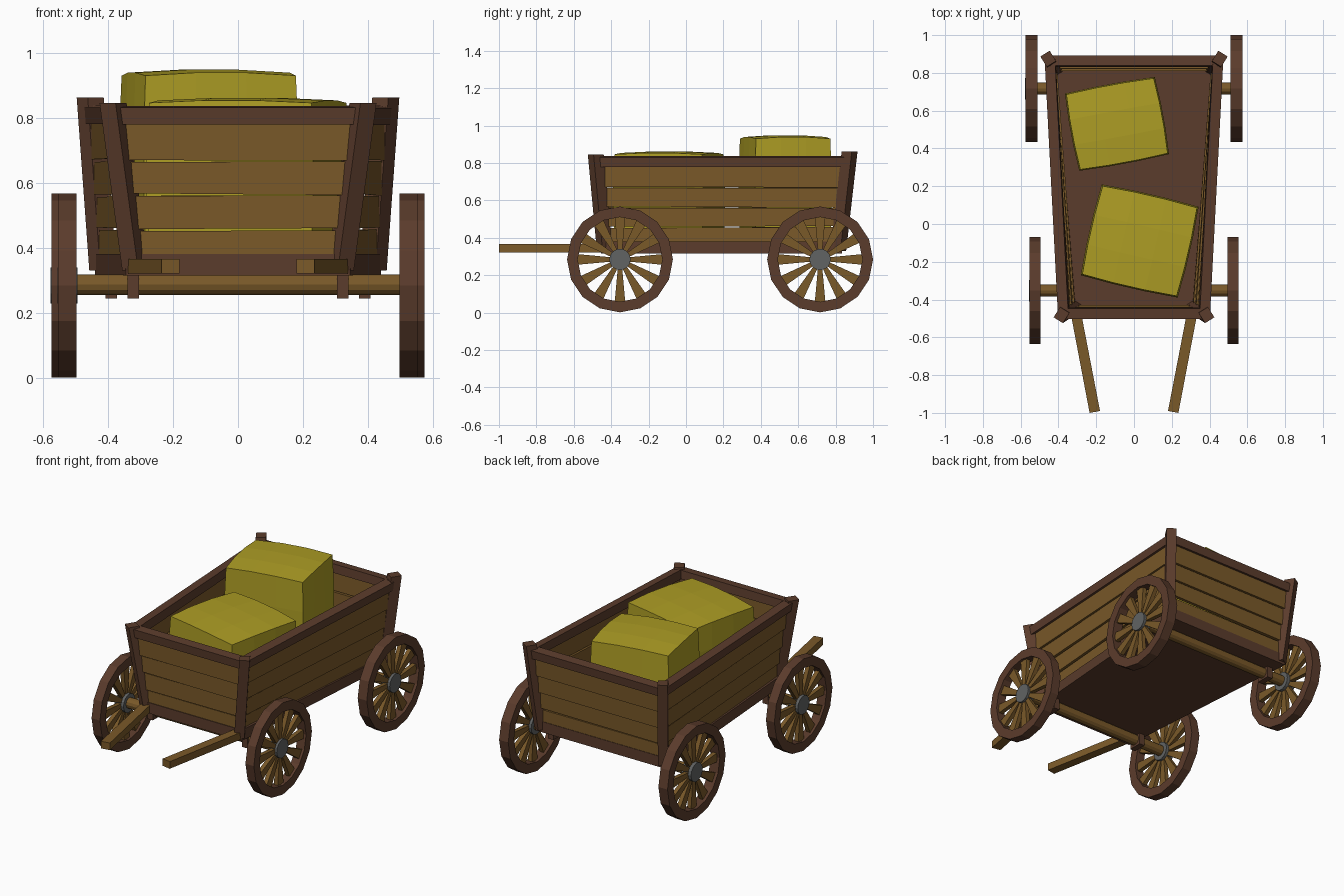
import bpy, bmesh, random
from math import sin, cos, pi, radians
from mathutils import Vector, Matrix

if "Cube" in bpy.data.objects:
    bpy.data.objects.remove(bpy.data.objects["Cube"])

random.seed(4)


def material(name, rgb):
    m = bpy.data.materials.new(name)
    m.diffuse_color = (*rgb, 1)
    m.use_nodes = True
    m.node_tree.nodes["Principled BSDF"].inputs["Base Color"].default_value = m.diffuse_color
    return m


FRAME = material("dark_wood", (0.105, 0.045, 0.025))
PLANK = material("plank_wood", (0.195, 0.100, 0.022))
HAY = material("hay", (0.42, 0.34, 0.018))
IRON = material("iron", (0.12, 0.125, 0.125))


def finish(name, bm, mat):
    bmesh.ops.recalc_face_normals(bm, faces=bm.faces)
    me = bpy.data.meshes.new(name)
    bm.to_mesh(me)
    bm.free()
    me.materials.append(mat)
    ob = bpy.data.objects.new(name, me)
    bpy.context.collection.objects.link(ob)
    return ob


def add_hexa(bm, low, high):
    a = [bm.verts.new(p) for p in low]
    b = [bm.verts.new(p) for p in high]
    bm.faces.new(a)
    bm.faces.new(b)
    for i in range(4):
        j = (i + 1) % 4
        bm.faces.new((a[i], a[j], b[j], b[i]))


def slab(name, quad, thick, mat):
    quad = [Vector(p) for p in quad]
    n = (quad[1] - quad[0]).cross(quad[3] - quad[0]).normalized() * thick / 2
    bm = bmesh.new()
    add_hexa(bm, [p - n for p in quad], [p + n for p in quad])
    return finish(name, bm, mat)


def box(name, centre, size, mat):
    bm = bmesh.new()
    bmesh.ops.create_cube(bm, size=1, matrix=Matrix.Translation(centre) @ Matrix.Diagonal((*size, 1)))
    return finish(name, bm, mat)


def cylinder_x(name, x0, x1, y, z, r, sides, mat):
    bm = bmesh.new()
    m = Matrix.Translation(((x0 + x1) / 2, y, z)) @ Matrix.Rotation(pi / 2, 4, 'Y')
    bmesh.ops.create_cone(bm, cap_ends=True, segments=sides, radius1=r, radius2=r,
                          depth=abs(x1 - x0), matrix=m)
    return finish(name, bm, mat)


def corner(sx, back, z):
    """Point on the flared corner line of the cart body."""
    t = (z - 0.35) / 0.48
    if back:
        return Vector((sx * (0.41 + 0.035 * t), 0.81 + 0.055 * t, z))
    return Vector((sx * (0.31 + 0.065 * t), -0.43 - 0.045 * t, z))


# tapered floor
slab("floor", [(-0.345, -0.455, 0.348), (0.345, -0.455, 0.348),
               (0.44, 0.835, 0.348), (-0.44, 0.835, 0.348)], 0.066, FRAME)

# four walls: top rail and four uneven planks each
walls = {"front": ((-1, 0), (1, 0)), "right": ((1, 0), (1, 1)),
         "back": ((1, 1), (-1, 1)), "left": ((-1, 1), (-1, 0))}
for side, (a, b) in walls.items():
    slab(side + "_top_rail", [corner(*a, 0.782), corner(*b, 0.782),
                              corner(*b, 0.834), corner(*a, 0.834)], 0.055, FRAME)
    for i, (lo, hi) in enumerate(((0.375, 0.455), (0.463, 0.557), (0.566, 0.666), (0.674, 0.79))):
        j = [random.uniform(-0.005, 0.005) for _ in range(4)]
        quad = [corner(*a, lo + j[0]), corner(*b, lo + j[1]),
                corner(*b, hi + j[2]), corner(*a, hi + j[3])]
        n = (quad[1] - quad[0]).cross(quad[3] - quad[0]).normalized()
        quad[0] += n * 0.008
        quad[1] += n * 0.008
        slab(f"{side}_plank_{i + 1}", quad, 0.022, PLANK)

# twisted corner posts
for sx in (-1, 1):
    for back in (0, 1):
        ang = radians(32) * sx * (-1 if back else 1)
        offs = [Vector((u * 0.029, v * 0.032, 0)) for u, v in ((-1, -1), (1, -1), (1, 1), (-1, 1))]
        rot = Matrix.Rotation(ang, 3, 'Z')
        bm = bmesh.new()
        ends = [corner(sx, back, z) + Vector((sx * 0.007, 0.006 if back else -0.006, 0))
                for z in (0.33, 0.862 if back else 0.845)]
        add_hexa(bm, [ends[0] + rot @ o for o in offs], [ends[1] + rot @ o for o in offs])
        finish(("back" if back else "front") + "_post", bm, FRAME)

# pulling shafts
for sx in (-1, 1):
    slab("shaft", [(sx * 0.345, -0.42, 0.344), (sx * 0.29, -0.42, 0.344),
                   (sx * 0.18, -0.99, 0.344), (sx * 0.235, -1.0, 0.344)], 0.044, PLANK)


def wheel(name, x0, x1, y, z, r):
    # rim
    bm = bmesh.new()
    n = 16
    prof = ((x0, r), (x1, r), (x1, r * 0.8), (x0, r * 0.8))
    rings = [[bm.verts.new((x, y + rr * sin(2 * pi * k / n), z + rr * cos(2 * pi * k / n)))
              for x, rr in prof] for k in range(n)]
    for k in range(n):
        p, q = rings[k], rings[(k + 1) % n]
        for i in range(4):
            bm.faces.new((p[i], p[(i + 1) % 4], q[(i + 1) % 4], q[i]))
    finish(name + "_rim", bm, FRAME)
    # flared spokes
    bm = bmesh.new()
    xc = (x0 + x1) / 2
    for k in range(12):
        m = Matrix.Translation((xc, y, z)) @ Matrix.Rotation(2 * pi * k / 12, 4, 'X')
        add_hexa(bm, *[[m @ Vector((u * 0.013, v * w, h)) for u, v in ((-1, -1), (1, -1), (1, 1), (-1, 1))]
                       for w, h in ((0.011, 0.04), (0.029, r * 0.83))])
    finish(name + "_spokes", bm, PLANK)
    cylinder_x(name + "_hub", x0 + 0.002, x1 - 0.002, y, z, 0.057, 14, IRON)


# axles, clamps and wheels
for label, y, xi, xo, clamp in (("front", -0.353, 0.496, 0.553, 0.322), ("back", 0.717, 0.512, 0.574, 0.39)):
    cylinder_x(label + "_axle", -xi - 0.01, xi + 0.01, y, 0.287, 0.032, 12, PLANK)
    for sx in (-1, 1):
        box(label + "_axle_clamp", (sx * clamp, y, 0.285), (0.036, 0.085, 0.08), FRAME)
        wheel(label + "_wheel", sx * xi, sx * xo, y, 0.284, 0.283)


def bale(name, centre, size, angle):
    bm = bmesh.new()
    bmesh.ops.create_cube(bm, size=2)
    bmesh.ops.subdivide_edges(bm, edges=bm.edges[:], cuts=2, use_grid_fill=True)
    for v in bm.verts:
        a, b, c = v.co
        v.co = (a * (1 - 0.03 * (b * b + c * c)) * size[0] / 2,
                b * (1 - 0.03 * (a * a + c * c)) * size[1] / 2,
                c * (1 - 0.035 * (a * a + b * b)) * size[2] / 2)
    bm.transform(Matrix.Translation(centre) @ Matrix.Rotation(radians(angle), 4, 'Z'))
    finish(name, bm, HAY)


# hay bales
bale("back_hay_bale", (-0.09, 0.53, 0.66), (0.50, 0.43, 0.58), 10.5)
bale("front_hay_bale", (0.03, -0.09, 0.618), (0.545, 0.51, 0.49), -13)
